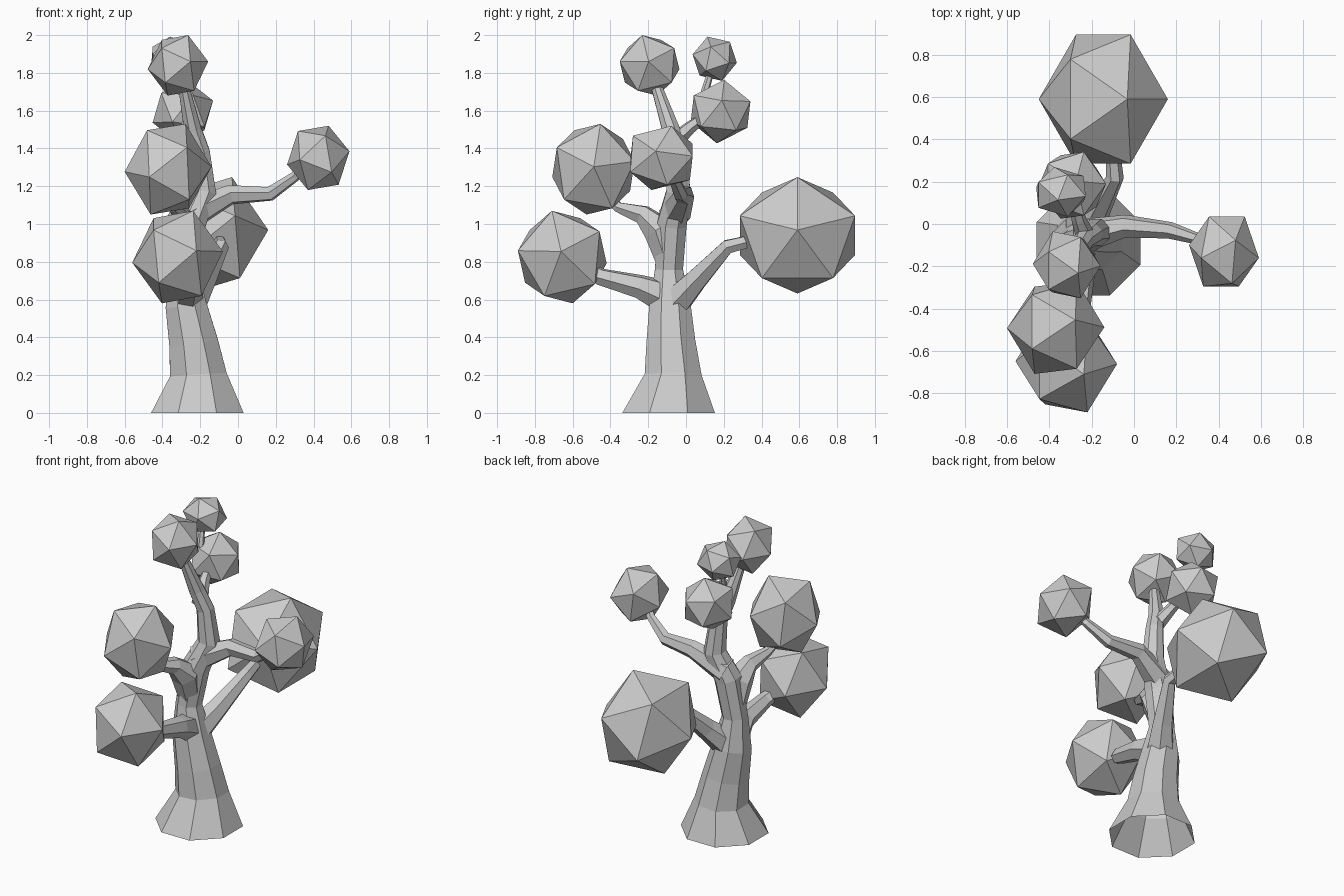
import bpy, bmesh, math
from mathutils import Vector, Matrix

if "Cube" in bpy.data.objects:
    bpy.data.objects.remove(bpy.data.objects["Cube"])


def finish(bm, name):
    bmesh.ops.recalc_face_normals(bm, faces=bm.faces[:])
    me = bpy.data.meshes.new(name)
    bm.to_mesh(me)
    bm.free()
    ob = bpy.data.objects.new(name, me)
    bpy.context.collection.objects.link(ob)
    return ob


def limb(name, pts, sides=6, trunk=False):
    """Tapered flat-faced open tube through (x, y, z, radius) points."""
    bm = bmesh.new()
    P = [Vector(p[:3]) for p in pts]
    n = len(P)
    seg = [(P[i + 1] - P[i]).normalized() for i in range(n - 1)]
    tang = [seg[0]] + [(seg[i] + seg[i + 1]).normalized() for i in range(n - 2)] + [seg[-1]]
    side = tang[0].orthogonal().normalized()
    if trunk:
        tang[0] = Vector((0, 0, 1))
        side = Matrix.Rotation(math.pi / sides, 3, 'Z') @ Vector((1, 0, 0))
    rings = []
    for i in range(n):
        if i:
            side = tang[i - 1].rotation_difference(tang[i]) @ side
        up = tang[i].cross(side)
        r = pts[i][3]
        rings.append([bm.verts.new(P[i] + r * (math.cos(a) * side + math.sin(a) * up))
                      for a in (2 * math.pi * k / sides for k in range(sides))])
    for a, b in zip(rings, rings[1:]):
        for k in range(sides):
            j = (k + 1) % sides
            bm.faces.new((a[k], a[j], b[j], b[k]))
    return finish(bm, name)


def leaf_ball(name, centre, half, apex, toward):
    """Icosahedron with one corner at apex direction, fitted to its bounding box."""
    z = Vector(apex).normalized()
    x = Vector(toward)
    x = (x - x.dot(z) * z).normalized()
    y = z.cross(x)
    s = 1 / math.sqrt(5)
    pts = [z, -z]
    for k in range(5):
        a = 2 * math.pi * k / 5
        d = 2 * s * (math.cos(a) * x + math.sin(a) * y) + s * z
        pts += [d, -d]
    bm = bmesh.new()
    lo = [min(p[i] for p in pts) for i in range(3)]
    hi = [max(p[i] for p in pts) for i in range(3)]
    for p in pts:
        bm.verts.new([centre[i] + half[i] * (2 * (p[i] - lo[i]) / (hi[i] - lo[i]) - 1)
                      for i in range(3)])
    bmesh.ops.convex_hull(bm, input=bm.verts[:])
    return finish(bm, name)


# Trunk with flared foot (open underneath), rising into the top branch
limb("trunk", [(-.215, -.092, 0, .265), (-.21, -.068, .2, .163), (-.235, -.08, .37, .14),
               (-.275, -.085, .57, .118), (-.29, -.09, .76, .08), (-.25, -.075, 1.0, .085),
               (-.18, -.04, 1.17, .07), (-.2, -.05, 1.38, .055), (-.24, -.08, 1.5, .05),
               (-.29, -.16, 1.74, .03)], 8, True)

# Side branches
limb("low_back_branch", [(-.27, -.09, .55, .095), (-.18, .05, .7, .065),
                         (-.09, .22, .88, .042), (-.1, .34, .91, .035)])
limb("low_front_branch", [(-.28, -.08, .6, .10), (-.25, -.25, .67, .065),
                          (-.26, -.45, .72, .048), (-.29, -.5, .75, .04)])
limb("mid_front_branch", [(-.28, -.09, .8, .07), (-.28, -.14, .97, .09),
                          (-.3, -.23, 1.05, .055), (-.34, -.36, 1.09, .03),
                          (-.36, -.4, 1.13, .025)])
limb("mid_right_branch", [(-.25, -.06, 1.05, .085), (-.04, -.01, 1.155, .055),
                          (.17, -.03, 1.16, .04), (.30, -.07, 1.25, .028),
                          (.33, -.09, 1.28, .025)])
limb("top_back_branch", [(-.22, -.08, 1.42, .05), (-.26, .02, 1.51, .035),
                         (-.28, .09, 1.56, .028)])
limb("top_twig", [(-.3, .1, 1.6, .025), (-.34, .1, 1.7, .022), (-.35, .13, 1.8, .018)])

# Foliage: name, centre, half size, apex direction, second corner direction
X, F = (1, 0, 0), (0, -1, 0)
for args in [
    ("low_back_leaves", (-.145, .59, .94), (.305, .305, .308), (.37, 0, .93), X),
    ("low_front_leaves", (-.32, -.655, .825), (.24, .235, .245), (.09, -.055, .24), X),
    ("mid_front_leaves", (-.37, -.49, 1.29), (.23, .218, .24), (.4, .15, .9), X),
    ("mid_right_leaves", (.425, -.13, 1.35), (.165, .165, .17), (.32, .26, .9), F),
    ("top_leaves", (-.318, -.193, 1.84), (.16, .158, .16), (.33, -.22, .9), X),
    ("twig_leaves", (-.345, .152, 1.875), (.117, .117, .117), (-.1, -.3, .9), X),
    ("top_back_leaves", (-.292, .183, 1.595), (.16, .158, .168), (.1, .1, .9), X),
]:
    leaf_ball(*args)
